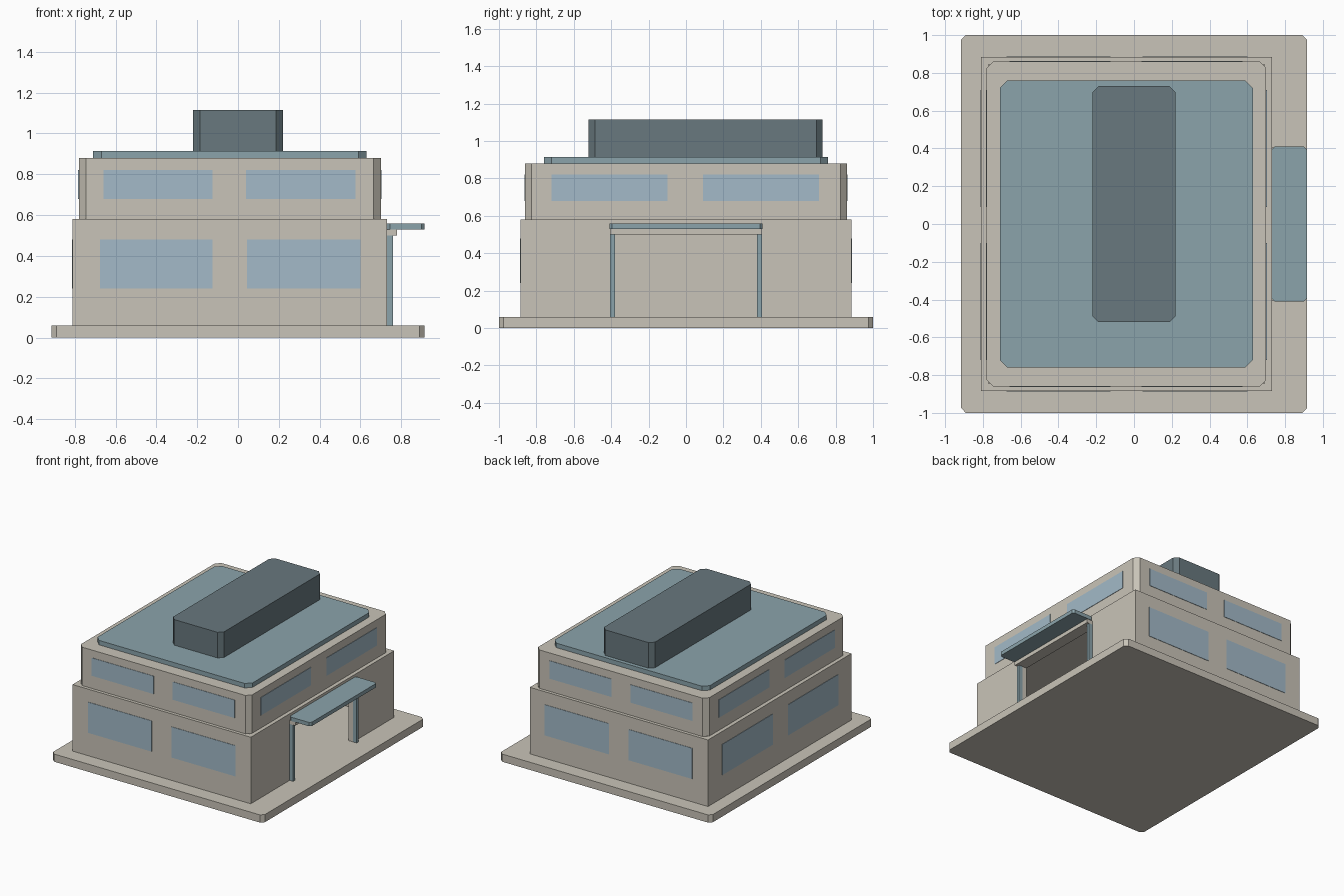
import bpy
import bmesh
from mathutils import Vector

old = bpy.data.objects.get("Cube")
if old:
    bpy.data.objects.remove(old, do_unlink=True)


def make_material(name, color):
    mat = bpy.data.materials.new(name)
    mat.use_nodes = True
    rgba = (*color, 1.0)
    mat.diffuse_color = rgba
    mat.node_tree.nodes["Principled BSDF"].inputs["Base Color"].default_value = rgba
    return mat


STONE = make_material("warm stone", (0.584, 0.552, 0.479))
BLUE = make_material("slate blue", (0.258, 0.371, 0.407))
DARK = make_material("dark slate", (0.138, 0.188, 0.209))
GLASS = make_material("pale blue glass", (0.366, 0.491, 0.578))


def box(name, x, y, z, mat, chamfer=0.0):
    """Box from its (min, max) ranges, with chamfered upright edges."""
    bm = bmesh.new()
    bmesh.ops.create_cube(bm, size=1.0)
    ranges = (x, y, z)
    for v in bm.verts:
        v.co = Vector([r[0] if c < 0 else r[1] for c, r in zip(v.co, ranges)])
    if chamfer:
        upright = [e for e in bm.edges
                   if abs(e.verts[0].co.z - e.verts[1].co.z) > 1e-5]
        bmesh.ops.bevel(bm, geom=upright, offset=chamfer, segments=1,
                        affect='EDGES', clamp_overlap=True)
    bmesh.ops.recalc_face_normals(bm, faces=bm.faces)
    mesh = bpy.data.meshes.new(name)
    bm.to_mesh(mesh)
    bm.free()
    mesh.materials.append(mat)
    obj = bpy.data.objects.new(name, mesh)
    bpy.context.collection.objects.link(obj)
    return obj


def cut(target, cutter):
    """Subtract the cutter from the target, then discard the cutter."""
    mod = target.modifiers.new("cut", 'BOOLEAN')
    mod.operation = 'DIFFERENCE'
    mod.solver = 'EXACT'
    mod.object = cutter
    bpy.context.view_layer.objects.active = target
    bpy.ops.object.modifier_apply(modifier=mod.name)
    bpy.data.objects.remove(cutter, do_unlink=True)


# Base slab
box("base_slab", (-0.915, 0.915), (-1, 1), (0, 0.06), STONE, 0.025)

# Hollow ground floor with a doorway in the +x wall
X0, X1, Y1 = -0.81, 0.73, 0.885
WALL = 0.04
ground = box("ground_floor", (X0, X1), (-Y1, Y1), (0.06, 0.58), STONE)
cut(ground, box("room_cutter", (X0 + WALL, X1 - WALL),
                (-Y1 + WALL, Y1 - WALL), (0, 0.7), STONE))
cut(ground, box("door_cutter", (0.6, 0.8), (-0.38, 0.38), (0, 0.5), STONE))

# Upper floor, roof panel and rooftop unit
UX0, UX1, UY1 = -0.78, 0.70, 0.86
box("upper_floor", (UX0, UX1), (-UY1, UY1), (0.58, 0.88), STONE, 0.035)
box("roof_panel", (-0.71, 0.63), (-0.76, 0.76), (0.88, 0.915), BLUE, 0.04)
box("rooftop_unit", (-0.22, 0.22), (-0.52, 0.73), (0.915, 1.115), DARK, 0.033)

# Entrance: posts, lintel and canopy
for label, side in (("front", -1), ("back", 1)):
    y = sorted((side * 0.38, side * 0.405))
    box(label + "_door_post", (X1, 0.76), y, (0.06, 0.5), BLUE)
box("door_lintel", (X1, 0.78), (-0.405, 0.405), (0.5, 0.53), STONE)
box("canopy", (X1, 0.915), (-0.41, 0.41), (0.53, 0.56), BLUE, 0.015)

# Window plates on each wall
T = 0.003
LOW, HIGH = (0.24, 0.48), (0.68, 0.82)
for i, (low, high) in enumerate((((-0.675, -0.125), (-0.66, -0.125)),
                                 ((0.045, 0.60), (0.04, 0.575)))):
    for label, s in (("front", -1), ("back", 1)):
        for floor, span, z, wall in (("lower", low, LOW, Y1),
                                     ("upper", high, HIGH, UY1)):
            y = sorted((s * (wall - T), s * (wall + T)))
            box(f"{label}_{floor}_window_{i + 1}", span, y, z, GLASS)

for i, span in enumerate(((-0.72, -0.10), (0.09, 0.71))):
    for label, wall, z in (("right_lower", X0, LOW), ("right_upper", UX0, HIGH),
                           ("left_upper", UX1, HIGH)):
        box(f"{label}_window_{i + 1}", (wall - T, wall + T), span, z, GLASS)
